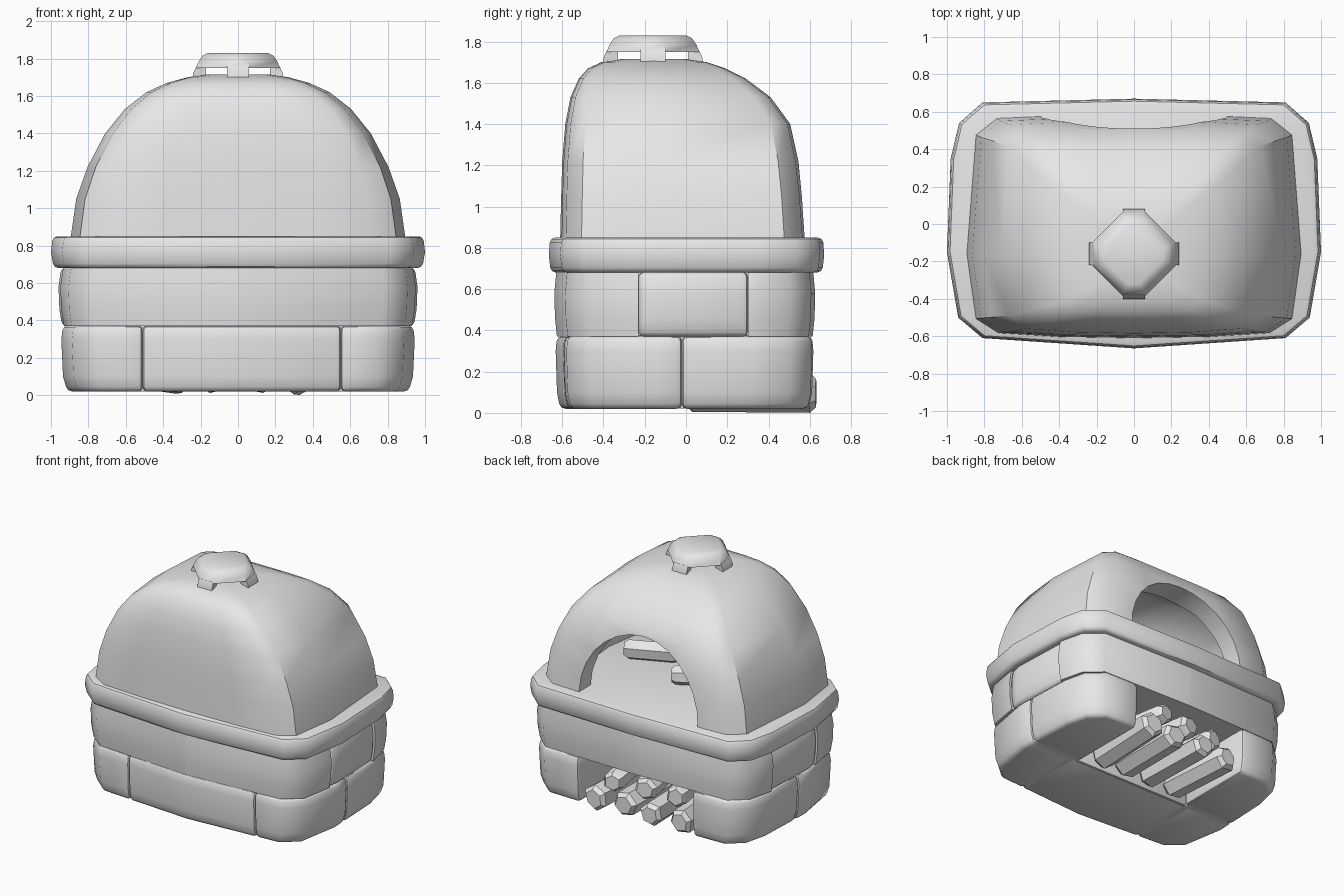
import bpy, bmesh, math, random
from mathutils import Vector, Matrix

random.seed(4)
old = bpy.data.objects.get("Cube")
if old:
    bpy.data.objects.remove(old)

stone = bpy.data.materials.new("pale_grey_stone")
stone.use_nodes = True
stone.diffuse_color = (0.8, 0.8, 0.8, 1)
stone.node_tree.nodes["Principled BSDF"].inputs["Base Color"].default_value = (0.8, 0.8, 0.8, 1)


def finish(name, bm, angle=40):
    bmesh.ops.recalc_face_normals(bm, faces=bm.faces)
    mesh = bpy.data.meshes.new(name)
    bm.to_mesh(mesh)
    bm.free()
    mesh.materials.append(stone)
    ob = bpy.data.objects.new(name, mesh)
    bpy.context.collection.objects.link(ob)
    smooth(ob, angle)
    return ob


def smooth(ob, angle):
    bpy.ops.object.select_all(action='DESELECT')
    ob.select_set(True)
    bpy.context.view_layer.objects.active = ob
    bpy.ops.object.shade_smooth_by_angle(angle=math.radians(angle))


def loft(rings):
    """Closed solid through rings of equal point count."""
    bm = bmesh.new()
    loops = [[bm.verts.new(p) for p in ring] for ring in rings]
    n = len(loops[0])
    for a, b in zip(loops, loops[1:]):
        for i in range(n):
            j = (i + 1) % n
            bm.faces.new((a[i], a[j], b[j], b[i]))
    bm.faces.new(loops[0][::-1])
    bm.faces.new(loops[-1])
    return bm


def mirrored(half):
    """Close a right-hand outline running front to back."""
    return half + [(-x, y) for x, y in reversed(half) if x > 0]


OUTLINE = mirrored([(0, -.665), (.81, -.61), (.94, -.5), (1, -.15), (.98, .35),
                    (.935, .54), (.81, .65), (0, .67)])


def masonry(name, sx, sy, levels, cuts=(), bevel=.025):
    """Outline prism, trimmed by (axis, position, side kept) planes, then rounded."""
    bm = loft([[(x * sx * k, y * sy * k, z) for x, y in OUTLINE] for z, k in levels])
    for axis, pos, side in cuts:
        co, no = Vector(), Vector()
        co[axis], no[axis] = pos, -side
        res = bmesh.ops.bisect_plane(bm, geom=bm.verts[:] + bm.edges[:] + bm.faces[:],
                                     plane_co=co, plane_no=no, clear_outer=True)
        edges = [e for e in res['geom_cut'] if isinstance(e, bmesh.types.BMEdge)]
        bmesh.ops.edgeloop_fill(bm, edges=edges)
    if bevel:
        bmesh.ops.recalc_face_normals(bm, faces=bm.faces)
        sharp = [e for e in bm.edges if e.calc_face_angle(0) > math.radians(50)]
        bmesh.ops.bevel(bm, geom=sharp, offset=bevel, segments=2, profile=.5,
                        affect='EDGES', clamp_overlap=True)
    return finish(name, bm)


X, Y = 0, 1
# Lower course: front block, corner blocks and the two sides of the wood niche
low = [(.02, .965), (.1, .99), (.3, 1), (.372, .99)]
masonry("lower_front_block", .945, .95, low, [(X, -.51, 1), (X, .55, -1), (Y, -.02, -1)])
for side, tag, seam in ((1, "left", .55), (-1, "right", -.51)):
    masonry("lower_corner_block_" + tag, .945, .95, low, [(X, seam, side), (Y, -.02, -1)])
    masonry("lower_back_block_" + tag, .945, .94, low, [(X, .48 * side, side), (Y, -.02, 1)])
    masonry("lower_side_core_" + tag, .91, .9, [(.021, .96), (.38, 1)],
            [(X, .5 * side, side), (Y, -.1, 1)], 0)
masonry("lower_core", .91, .9, [(.021, .96), (.38, 1)], [(Y, -.035, -1)], 0)

# Middle course: front pair, side blocks and back pair
mid = [(.37, .985), (.46, 1), (.58, 1.005), (.682, .99)]
for side, tag in ((1, "left"), (-1, "right")):
    masonry("middle_front_block_" + tag, .96, .955, mid, [(X, 0, side), (Y, -.23, -1)])
    masonry("middle_side_block_" + tag, .955, .94, mid,
            [(X, .4 * side, side), (Y, -.23, 1), (Y, .3, -1)])
    masonry("middle_back_block_" + tag, .96, .93, mid, [(X, 0, side), (Y, .3, 1)])
masonry("middle_core", .92, .9, [(.375, 1), (.7, 1)], (), 0)

# Ledge slab and oven floor
masonry("ledge_slab", 1, 1, [(.68, .985), (.765, 1), (.85, .99)], (), .025)

# Dome: (height, half width, front, back)
PROFILE = [(.84, .895, -.61, .58), (1.05, .865, -.605, .565), (1.22, .805, -.6, .545),
           (1.4, .71, -.585, .505), (1.53, .605, -.56, .41), (1.62, .49, -.52, .29),
           (1.67, .38, -.475, .19), (1.7, .27, -.41, .1), (1.715, .17, -.31, 0)]


def dome_ring(z, w, front, back, c=-.16):
    f, b = front - c, back - c
    half = [(0, c + f), (.45 * w, c + .985 * f), (.81 * w, c + .94 * f),
            (.945 * w, c + .77 * f), (w, c), (.945 * w, c + .86 * b),
            (.82 * w, c + .98 * b), (.45 * w, c + b), (0, c + b)]
    return [(x, y, z) for x, y in mirrored(half)]


dome = finish("oven_dome", loft([dome_ring(*p) for p in PROFILE]))
cavity = finish("cavity_cutter", loft([dome_ring(z - .1 if i else .7, w * .86, f + .11, b - .13)
                                       for i, (z, w, f, b) in enumerate(PROFILE[:-1])]))
arch = [(.5 * math.cos(a), .85 + .53 * math.sin(a))
        for a in (math.pi * i / 14 for i in range(15))]
arch = [(.5, .7)] + arch + [(-.5, .7)]
mouth = finish("mouth_cutter", loft([[(x, y, z) for x, z in arch] for y in (.1, .9)]))
for cutter in (cavity, mouth):
    cutter.hide_render = True
    mod = dome.modifiers.new("cut", 'BOOLEAN')
    mod.operation, mod.solver, mod.object = 'DIFFERENCE', 'EXACT', cutter
    bpy.ops.object.select_all(action='DESELECT')
    bpy.context.view_layer.objects.active = dome
    bpy.ops.object.modifier_apply(modifier=mod.name)
    bpy.data.objects.remove(cutter)
smooth(dome, 40)


# Chimney cap on four corner feet
def cap_ring(z, r, cut):
    pts = []
    for i in range(4):
        m = Matrix.Rotation(i * math.pi / 2, 3, 'Z')
        pts += [m @ Vector((r, s * cut, z)) + Vector((0, -.16, 0)) for s in (-1, 1)]
    return pts


cap = loft([cap_ring(1.75, .225, .06), cap_ring(1.785, .21, .055),
            cap_ring(1.815, .19, .045), cap_ring(1.83, .16, .03)])
finish("chimney_cap", cap)
for i in range(4):
    bm = loft([[(.17, -.05, z), (r, -.06, z), (r, .06, z), (.17, .05, z)]
               for z, r in ((1.66, .24), (1.72, .24), (1.76, .222))])
    bm.transform(Matrix.Translation((0, -.16, 0)) @ Matrix.Rotation(i * math.pi / 2, 4, 'Z'))
    finish("chimney_foot_%d" % (i + 1), bm)


# Split logs with chipped ends
def log(name, start, end, r):
    a, b = Vector(start), Vector(end)
    spin = random.uniform(0, 1)
    radii = [r * random.uniform(.88, 1.08) for _ in range(6)]
    rings = []
    length = (b - a).length
    for t, k in ((0, .72), (.03, 1), (length - .03, 1), (length, .72)):
        rings.append([Vector((q * k * math.cos(spin + i * math.pi / 3),
                              q * k * math.sin(spin + i * math.pi / 3), t))
                      for i, q in enumerate(radii)])
    bm = loft(rings)
    turn = (b - a).to_track_quat('Z', 'Y').to_matrix().to_4x4()
    bm.transform(Matrix.Translation(a) @ turn)
    finish(name, bm, 35)


for i, x in enumerate((-.36, -.13, .11, .34)):
    log("niche_log_low_%d" % (i + 1), (x * .9, .0, .1), (x, .6 + .03 * (i % 2), .095), .095)
for i, x in enumerate((-.24, .0, .25)):
    log("niche_log_high_%d" % (i + 1), (x + .06, .0, .24), (x - .05, .54 + .03 * i, .245), .085)

# Firewood on the oven floor
log("fire_log_1", (.55, -.05, .93), (.2, -.2, .93), .075)
log("fire_log_2", (.05, .1, .92), (-.3, -.1, .92), .07)
log("fire_log_3", (-.2, .12, .93), (-.08, -.22, 1.08), .065)
